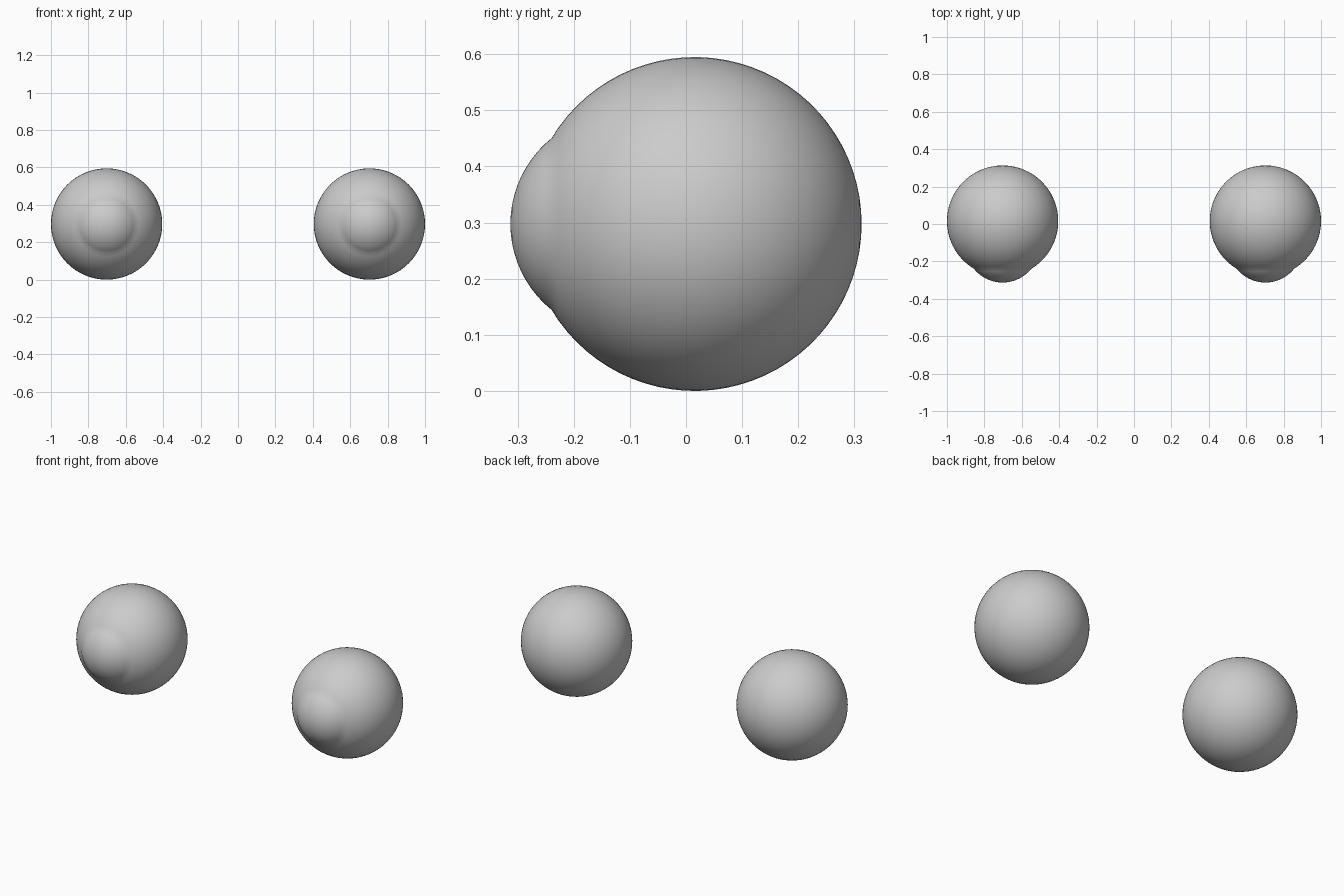
import bpy, bmesh
from math import sin, cos, pi, asin, sqrt

if "Cube" in bpy.data.objects:
    bpy.data.objects.remove(bpy.data.objects["Cube"])

R = 0.2975           # eyeball radius
CY = 0.0155          # eyeball centre in y
RIM = 0.153          # radius where the cornea meets the eyeball
APEX = -0.313        # front of the cornea
SEGS = 64

rim_y = CY - sqrt(R * R - RIM * RIM)
h = rim_y - APEX
RC = (RIM * RIM + h * h) / (2 * h)   # cornea curvature radius


def profile():
    """(radius, y) points from cornea apex to back pole."""
    pts = []
    a_c = asin(RIM / RC)
    for i in range(11):
        a = a_c * i / 10
        pts.append((RC * sin(a), APEX + RC - RC * cos(a)))
    a_0 = asin(RIM / R)
    for i in range(1, 33):
        a = a_0 + (pi - a_0) * i / 32
        pts.append((R * sin(a), CY - R * cos(a)))
    return pts


def make_eye(name, x):
    bm = bmesh.new()
    verts = [bm.verts.new((r, y, 0)) for r, y in profile()]
    edges = [bm.edges.new(p) for p in zip(verts, verts[1:])]
    bmesh.ops.spin(bm, geom=verts + edges, cent=(0, 0, 0), axis=(0, 1, 0),
                   angle=2 * pi, steps=SEGS, use_duplicate=False)
    bmesh.ops.remove_doubles(bm, verts=bm.verts, dist=1e-5)
    bmesh.ops.recalc_face_normals(bm, faces=bm.faces)
    for f in bm.faces:
        f.smooth = True
    me = bpy.data.meshes.new(name)
    bm.to_mesh(me)
    bm.free()
    ob = bpy.data.objects.new(name, me)
    ob.location = (x, 0, R)
    bpy.context.collection.objects.link(ob)


# Pair of eyeballs with bulging corneas
for name, side in (("left_eyeball", -1), ("right_eyeball", 1)):
    make_eye(name, side * (1 - R))
